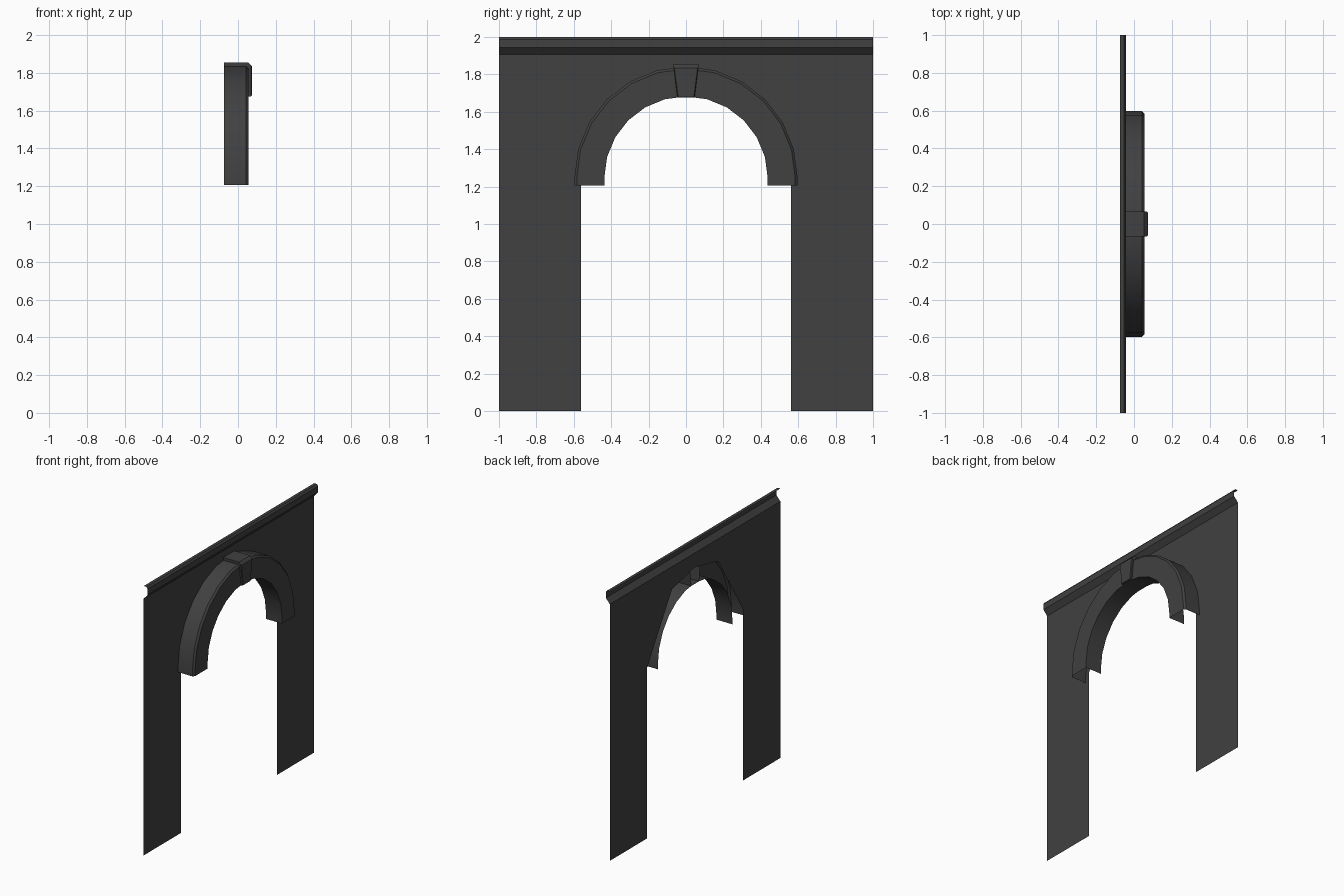
import bpy, math

if "Cube" in bpy.data.objects:
    bpy.data.objects.remove(bpy.data.objects["Cube"])

mat = bpy.data.materials.new("dark_grey")
mat.diffuse_color = (0.052, 0.052, 0.052, 1)
mat.use_nodes = True
mat.node_tree.nodes["Principled BSDF"].inputs["Base Color"].default_value = mat.diffuse_color

BACK = -0.075  # plane of the wall sheet


def make(name, verts, faces, smooth=False):
    me = bpy.data.meshes.new(name)
    me.from_pydata(verts, [], faces)
    me.materials.append(mat)
    if smooth:
        me.shade_smooth()
        me.set_sharp_from_angle(angle=math.radians(30))
    ob = bpy.data.objects.new(name, me)
    bpy.context.collection.objects.link(ob)
    return ob


def grid(name, rows, smooth=False):
    """Skin a list of equal-length point rows."""
    n = len(rows[0])
    verts = [p for r in rows for p in r]
    faces = [(i * n + j, i * n + j + 1, (i + 1) * n + j + 1, (i + 1) * n + j)
             for i in range(len(rows) - 1) for j in range(n - 1)]
    return make(name, verts, faces, smooth)


# wall: single sheet with a coarse opening, mirrored across y
half = [
    [(0.562, 0), (1, 0), (1, 1.27), (0.562, 1.27)],
    [(0.562, 1.27), (1, 1.27), (1, 1.905), (0.27, 1.905), (0.27, 1.74)],
    [(0.27, 1.74), (0.27, 1.905), (0, 1.905), (0, 1.80)],
]
verts, faces = [], []
for s in (1, -1):
    for poly in half:
        pts = [(BACK, s * y, z) for y, z in poly][::s]
        faces.append(tuple(range(len(verts), len(verts) + len(pts))))
        verts += pts
make("wall", verts, faces)

# cornice: open-backed moulding along the top
profile = [(BACK, 1.905), (-0.042, 1.943), (-0.042, 1.987), (-0.052, 2.0), (BACK, 2.0)]
grid("cornice", [[(x, -1, z), (x, 1, z)] for x, z in profile])

# arch: hollow surround, open at the back and at both feet
CZ, RI, RO, FRONT, CH = 1.245, 0.437, 0.597, 0.056, 0.013
section = [(BACK, RI), (FRONT, RI), (FRONT, RO - CH), (FRONT - CH, RO), (BACK, RO)]
stations = [(math.radians(15 * i), 0) for i in range(13)]
stations = [(0, -0.038)] + stations + [(math.pi, -0.038)]
grid("arch", [[(x, r * math.cos(a), CZ + r * math.sin(a) + dz) for x, r in section]
              for a, dz in stations], smooth=True)

# keystone: tapered block with a chamfered top front edge
def ring(x, drop, inset):
    return [(x, -0.046 + inset, 1.676 + inset), (x, 0.046 - inset, 1.676 + inset),
            (x, 0.066 - inset, 1.855 - drop), (x, -0.066 + inset, 1.855 - drop)]


rings = [ring(BACK, 0, 0), ring(0.054, 0, 0), ring(0.068, 0.014, 0), ring(0.073, 0.02, 0.004)]
verts = [p for r in rings for p in r]
faces = [(4 * i + j, 4 * i + (j + 1) % 4, 4 * i + 4 + (j + 1) % 4, 4 * i + 4 + j)
         for i in range(3) for j in range(4)]
faces.append((12, 13, 14, 15))
make("keystone", verts, faces)
